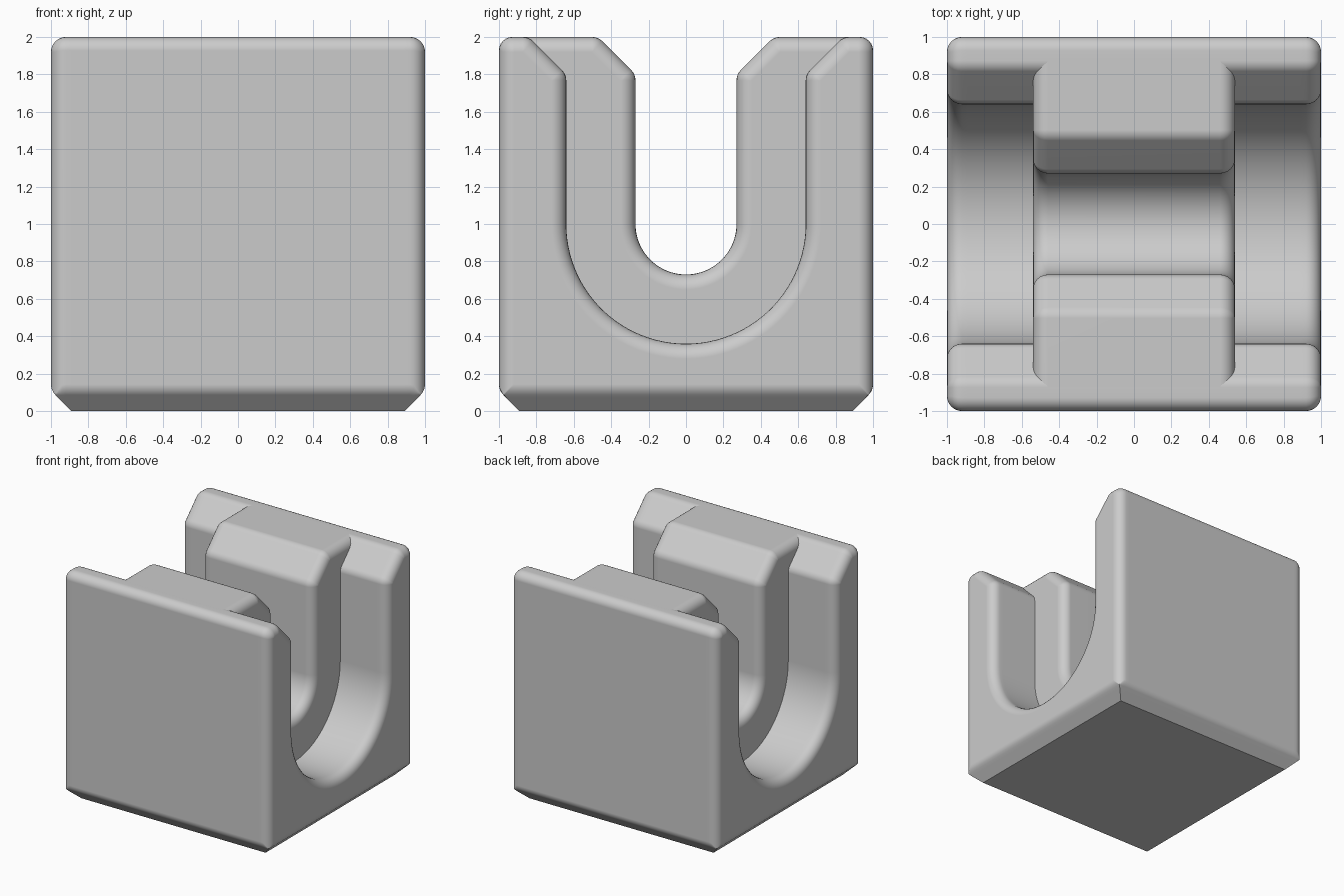
import bpy, bmesh, math
from mathutils import Vector

if "Cube" in bpy.data.objects:
    bpy.data.objects.remove(bpy.data.objects["Cube"])

R = 0.08      # edge rounding
CH = 0.89     # half width of the flat underside
N = 6         # steps per rounded edge

grey = bpy.data.materials.new("plain grey")
grey.diffuse_color = (0.6, 0.6, 0.6, 1)
grey.use_nodes = True
grey.node_tree.nodes["Principled BSDF"].inputs["Base Color"].default_value = grey.diffuse_color


def fillet(a, p, b, r):
    """Rounded corner at p between the neighbours a and b."""
    a, p, b = Vector(a), Vector(p), Vector(b)
    u, v = (a - p).normalized(), (b - p).normalized()
    half = u.angle(v) / 2
    t = min(r / math.tan(half), 0.45 * (a - p).length, 0.45 * (b - p).length)
    r = t * math.tan(half)
    c = p + (u + v).normalized() * (r / math.sin(half))
    s, e = (p + u * t - c).normalized(), (p + v * t - c).normalized()
    return [c + s.slerp(e, i / N).normalized() * r for i in range(N + 1)]


def section(w, d, side, zs, yb, zb, r_side):
    """U-shaped cross-section: slot half width w, rounding inset d."""
    top, r = 2 - d, max(R - d, 0.002)
    k = [(yb, zb), (side, zs), (side, top),
         (w + 0.2 + 0.414 * d, top), (w + d, 1.8 - 0.414 * d), (w + d, 1)]
    radii = [0, r_side, r_side, r, r]
    half = [Vector(k[0])]
    for i in range(1, 5):
        half += fillet(k[i - 1], k[i], k[i + 1], max(radii[i], 0.002))
    for i in range(25):
        t = math.pi / 2 * i / 24
        half.append(Vector(((w + d) * math.cos(t), 1 - (w + d) * math.sin(t))))
    return half + [Vector((-p.x, p.y)) for p in reversed(half[:-1])]


def loft(name, rows):
    """Skin the (x, section) rows and cap both ends."""
    bm = bmesh.new()
    rings = [[bm.verts.new((x, p.x, p.y)) for p in pts] for x, pts in rows]
    n = len(rings[0])
    for a, b in zip(rings, rings[1:]):
        for i in range(n):
            j = (i + 1) % n
            bm.faces.new((a[i], a[j], b[j], b[i]))
    bm.faces.new(rings[0])
    bm.faces.new(rings[-1][::-1])
    bmesh.ops.recalc_face_normals(bm, faces=bm.faces)
    me = bpy.data.meshes.new(name)
    bm.to_mesh(me)
    bm.free()
    me.materials.append(grey)
    ob = bpy.data.objects.new(name, me)
    bpy.context.collection.objects.link(ob)
    bpy.ops.object.select_all(action='DESELECT')
    ob.select_set(True)
    bpy.context.view_layer.objects.active = ob
    bpy.ops.object.shade_smooth_by_angle(angle=math.radians(32))
    mod = ob.modifiers.new("even_shading", 'WEIGHTED_NORMAL')
    mod.keep_sharp = True


def round_steps(end):
    """(x, inset) pairs running round the edge at x = end."""
    return [(end - R + R * math.sin(t), R * (1 - math.cos(t)))
            for t in (math.pi / 2 * i / N for i in range(N + 1))]


def both_ends(rows):
    return [(-x, p) for x, p in reversed(rows)] + rows


def body_section(x, d):
    # underside chamfer, blended softly into the end faces
    z0 = 1 - CH + 0.414 * R
    if x > 1 - R + R * math.cos(math.pi / 4):
        zb = z0 - math.sqrt(max(R * R - (x - 1 + R) ** 2, 0))
    else:
        zb = max(0, x - CH)
    side = 1 - d
    yb = min(CH + zb, side - 0.004)
    zs = max(side - CH, zb + 0.004)
    return section(0.64, d, side, zs, yb, zb, R - d)


# Main block with the wide slot
loft("slotted_block", both_ends(
    [(x, body_section(x, d)) for x, d in [(CH, 0)] + round_steps(1)]))

# Narrower saddle set into the middle of the slot
loft("inner_saddle", both_ends(
    [(x, section(0.27, d, 0.9, 0.25, 0.85, 0.2, 0)) for x, d in round_steps(0.54)]))
